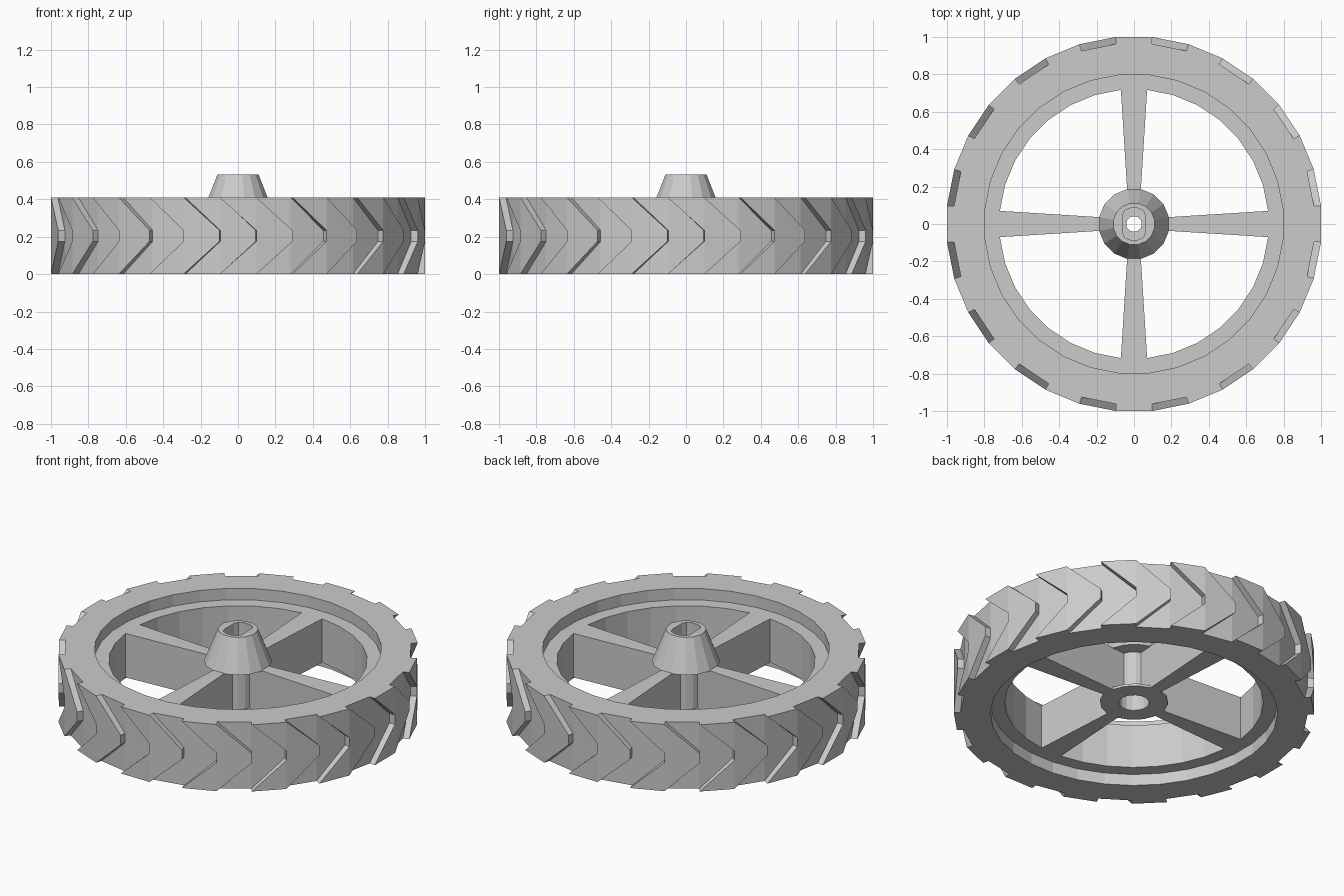
import bpy, bmesh, math

if "Cube" in bpy.data.objects:
    bpy.data.objects.remove(bpy.data.objects["Cube"])

N = 32                       # sides of the wheel
STEP = 2 * math.pi / N
grey = bpy.data.materials.new("plain grey")
grey.diffuse_color = (0.6, 0.6, 0.6, 1)
grey.use_nodes = True
grey.node_tree.nodes["Principled BSDF"].inputs["Base Color"].default_value = grey.diffuse_color


def finish(bm, name):
    bmesh.ops.recalc_face_normals(bm, faces=bm.faces)
    me = bpy.data.meshes.new(name)
    bm.to_mesh(me)
    bm.free()
    me.materials.append(grey)
    ob = bpy.data.objects.new(name, me)
    bpy.context.collection.objects.link(ob)
    return ob


def ring(bm, r, z, n=N, shift=0.0):
    s = 2 * math.pi / n
    return [bm.verts.new((r * math.cos((i + 0.5 + shift) * s),
                          r * math.sin((i + 0.5 + shift) * s), z)) for i in range(n)]


def lathe(bm, profile, n):
    """Revolve a closed (radius, height) profile."""
    rings = [ring(bm, r, z, n) for r, z in profile]
    for k, a in enumerate(rings):
        b = rings[(k + 1) % len(rings)]
        for i in range(n):
            j = (i + 1) % n
            bm.faces.new((a[i], a[j], b[j], b[i]))
    return rings


# Tyre: alternating raised and sunken chevron blocks
bm = bmesh.new()
levels = [(0.0, -1), (0.175, 0), (0.234, 0), (0.41, -1)]
high = [ring(bm, 1.004, z, shift=s) for z, s in levels]
low = [ring(bm, 0.967, z, shift=s) for z, s in levels]
hole = [ring(bm, 0.8, z, shift=-1) for z in (0.0, 0.41)]
for i in range(N):
    j = (i + 1) % N
    tread = high if i % 2 == 0 else low
    for k in range(3):
        # split the twisted side bands along their upright diagonal
        a, b, c, d = tread[k][i], tread[k][j], tread[k + 1][j], tread[k + 1][i]
        if k == 0:
            bm.faces.new((a, b, d))
            bm.faces.new((b, c, d))
        elif k == 2:
            bm.faces.new((a, b, c))
            bm.faces.new((a, c, d))
        else:
            bm.faces.new((a, b, c, d))
        bm.faces.new((high[k][i], low[k][i], low[k + 1][i], high[k + 1][i]))
    for h, k in ((hole[0], 0), (hole[1], 3)):
        if i % 2 == 0:
            bm.faces.new((h[i], h[j], low[k][j], high[k][j], high[k][i], low[k][i]))
        else:
            bm.faces.new((h[i], h[j], low[k][j], low[k][i]))
    bm.faces.new((hole[0][i], hole[0][j], hole[1][j], hole[1][i]))
finish(bm, "tyre")

# Rim: recessed ledge inside the tyre
Z0, Z1 = 0.07, 0.34
bm = bmesh.new()
lathe(bm, [(0.72, Z0), (0.81, Z0), (0.81, Z1), (0.72, Z1)], N)
finish(bm, "rim")

# Four spokes widening towards the rim
for q in range(4):
    bm = bmesh.new()
    outline = [(0.095, -0.031), (0.73, -0.071), (0.73, 0.071), (0.095, 0.031)]
    base = bm.faces.new([bm.verts.new((x, y, Z0)) for x, y in outline])
    out = bmesh.ops.extrude_face_region(bm, geom=[base])
    for v in out["geom"]:
        if isinstance(v, bmesh.types.BMVert):
            v.co.z = Z1
    finish(bm, f"spoke_{q + 1}").rotation_euler.z = q * math.pi / 2

# Hub: bottom flange, column, cone top, keyed socket and stepped bore
bm = bmesh.new()
profile = [(0.19, Z0), (0.19, 0.085), (0.105, 0.085), (0.105, Z1 - 0.003), (0.19, Z1 - 0.003),
           (0.112, 0.533), (0.088, 0.533), (0.088, 0.42), (0.042, 0.42),
           (0.042, 0.30), (0.085, 0.30), (0.085, Z0)]
rings = lathe(bm, profile, 16)
for r in rings[6:8]:         # flats on the two sides of the socket
    for v in r:
        v.co.x = max(-0.06, min(0.06, v.co.x))
finish(bm, "hub")
